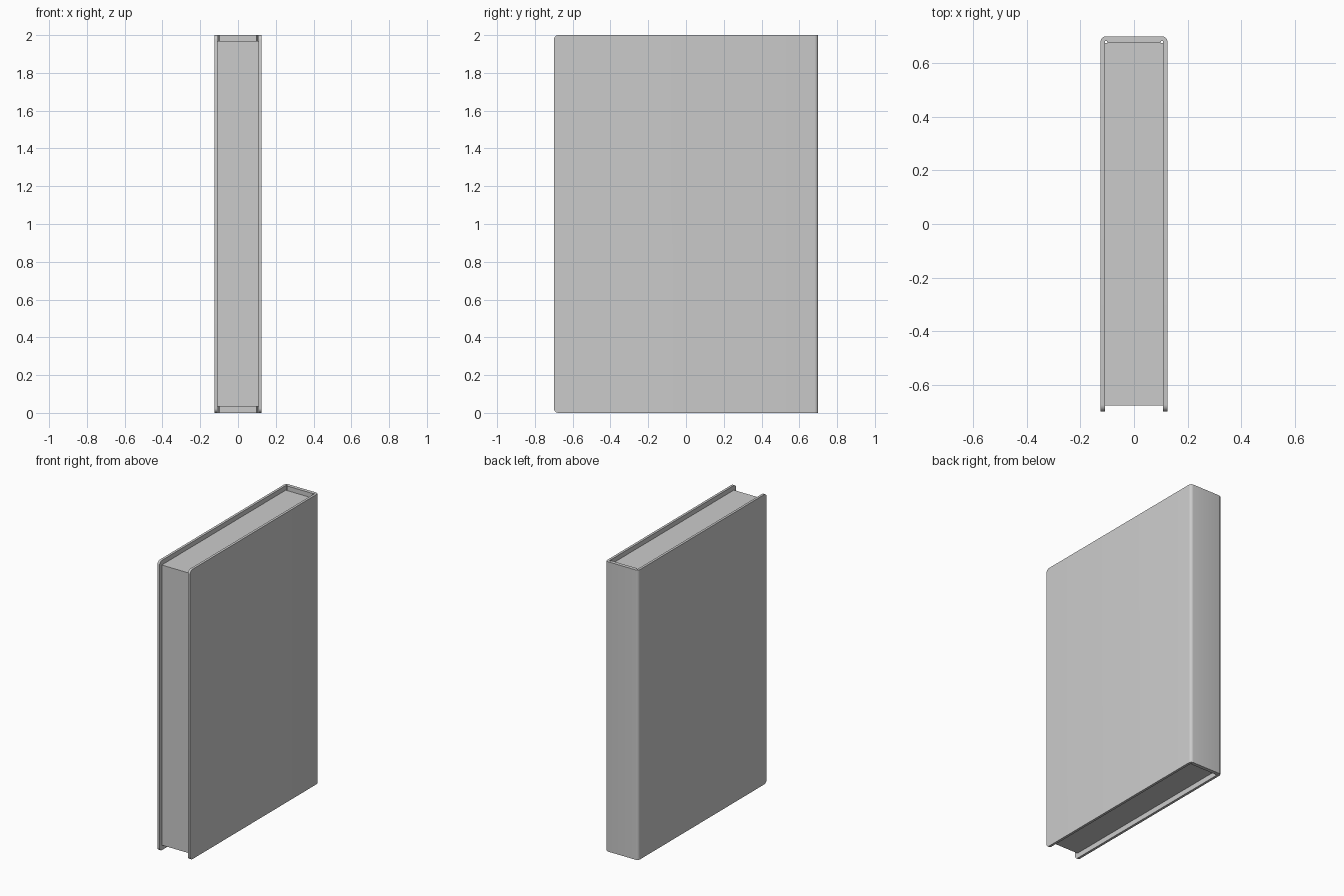
import bpy, bmesh, math

if "Cube" in bpy.data.objects:
    bpy.data.objects.remove(bpy.data.objects["Cube"])

HEIGHT = 2.0
HALF_W, HALF_D = 0.125, 0.70
INNER_X, INNER_Y = 0.108, 0.675


def make_object(name, bm):
    bmesh.ops.recalc_face_normals(bm, faces=bm.faces)
    mesh = bpy.data.meshes.new(name)
    bm.to_mesh(mesh)
    bm.free()
    obj = bpy.data.objects.new(name, mesh)
    bpy.context.collection.objects.link(obj)
    return obj


# Cover: half of the U-shaped cross-section, mirrored, then extruded upward
radius = 0.02
half = [(INNER_X - 0.010, INNER_Y), (INNER_X - 0.006, INNER_Y + 0.008),
        (INNER_X, INNER_Y + 0.008), (INNER_X, -HALF_D), (HALF_W, -HALF_D)]
for i in range(6):
    a = math.radians(90 * i / 5)
    half.append((HALF_W - radius + radius * math.cos(a),
                 HALF_D - radius + radius * math.sin(a)))
outline = half + [(-x, y) for x, y in reversed(half)]

bm = bmesh.new()
base = bm.faces.new([bm.verts.new((x, y, 0)) for x, y in outline])
ext = bmesh.ops.extrude_face_region(bm, geom=[base])
bmesh.ops.translate(bm, vec=(0, 0, HEIGHT),
                    verts=[v for v in ext["geom"] if isinstance(v, bmesh.types.BMVert)])
bmesh.ops.recalc_face_normals(bm, faces=bm.faces)

# Rounded free corners of both boards
corners = [e for e in bm.edges
           if all(abs(v.co.y + HALF_D) < 1e-5 for v in e.verts)
           and abs(e.verts[0].co.z - e.verts[1].co.z) < 1e-5]
bmesh.ops.bevel(bm, geom=corners, offset=0.025, segments=5, profile=0.5, affect='EDGES')
cover = make_object("cover", bm)

# Page block, set back from the cover edges
bm = bmesh.new()
bmesh.ops.create_cube(bm, size=1)
z0, z1, y0 = 0.035, 1.968, -0.677
for v in bm.verts:
    v.co = (math.copysign(INNER_X, v.co.x),
            INNER_Y if v.co.y > 0 else y0,
            z1 if v.co.z > 0 else z0)
pages = make_object("pages", bm)

# Smooth rounded edges, keep the rest crisp
bpy.ops.object.select_all(action='DESELECT')
cover.select_set(True)
bpy.context.view_layer.objects.active = cover
bpy.ops.object.shade_smooth_by_angle(angle=math.radians(30))
